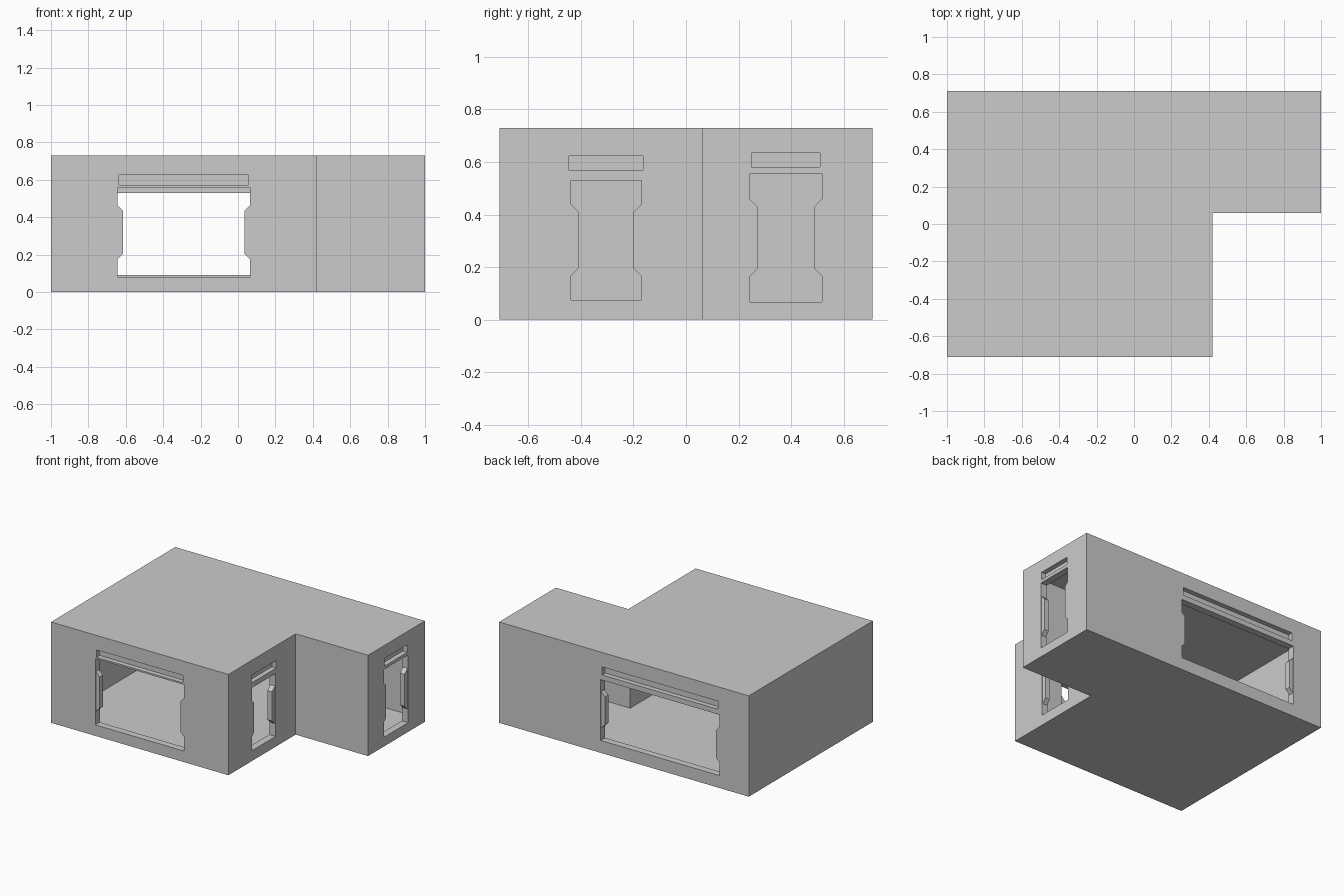
import bpy, bmesh
from mathutils import Vector

if "Cube" in bpy.data.objects:
    bpy.data.objects.remove(bpy.data.objects["Cube"])

T = 0.05        # wall thickness
H = 0.73        # building height
FLOOR = 0.045   # slab thickness
SLOT = 0.035    # depth of the recess above each window


def prism(name, profile, offset):
    """Extrude a closed 3D profile along an offset vector."""
    bm = bmesh.new()
    face = bm.faces.new([bm.verts.new(p) for p in profile])
    ext = bmesh.ops.extrude_face_region(bm, geom=[face])
    moved = [v for v in ext["geom"] if isinstance(v, bmesh.types.BMVert)]
    bmesh.ops.translate(bm, verts=moved, vec=offset)
    # make sure the starting cap exists
    if not face.is_valid or len(bm.faces) < len(profile) + 2:
        bm.verts.ensure_lookup_table()
        bmesh.ops.holes_fill(bm, edges=[e for e in bm.edges if e.is_boundary])
    bmesh.ops.recalc_face_normals(bm, faces=bm.faces)
    mesh = bpy.data.meshes.new(name)
    bm.to_mesh(mesh)
    bm.free()
    obj = bpy.data.objects.new(name, mesh)
    bpy.context.collection.objects.link(obj)
    return obj


def l_shape(name, inset, z0, z1):
    i = inset
    pts = [(-1 + i, -.71 + i), (.42 - i, -.71 + i), (.42 - i, .06 + i),
           (1 - i, .06 + i), (1 - i, .71 - i), (-1 + i, .71 - i)]
    return prism(name, [(x, y, z0) for x, y in pts], (0, 0, z1 - z0))


def cut(target, cutter):
    mod = target.modifiers.new("cut", 'BOOLEAN')
    mod.operation = 'DIFFERENCE'
    mod.solver = 'EXACT'
    mod.object = cutter
    bpy.context.view_layer.objects.active = target
    bpy.ops.object.modifier_apply(modifier=mod.name)
    bpy.data.objects.remove(cutter)


# hollow L-shaped shell
shell = l_shape("building_shell", 0, 0, H)
cut(shell, l_shape("room_cutter", T, FLOOR, H - FLOOR))

# wall: (point on outer face, along-wall axis, inward axis)
walls = {
    "front": (Vector((0, -.71, 0)), Vector((1, 0, 0)), Vector((0, 1, 0))),
    "back": (Vector((0, .71, 0)), Vector((1, 0, 0)), Vector((0, -1, 0))),
    "inner_right": (Vector((.42, 0, 0)), Vector((0, 1, 0)), Vector((-1, 0, 0))),
    "outer_right": (Vector((1, 0, 0)), Vector((0, 1, 0)), Vector((-1, 0, 0))),
}
# wall: opening (u0, u1, z0, z1), slot (u0, u1, z0, z1)
windows = {
    "front": ((-.645, .065, .08, .56), (-.635, .055, .572, .625)),
    "back": ((-.766, .186, .09, .53), (-.755, .175, .567, .625)),
    "inner_right": ((-.438, -.17, .075, .53), (-.445, -.163, .567, .622)),
    "outer_right": ((.243, .517, .067, .557), (.25, .51, .58, .635)),
}


def wall_prism(name, wall, pts, d0, d1):
    o, u, inward = walls[wall]
    prof = [o + u * a + inward * d0 + Vector((0, 0, z)) for a, z in pts]
    return prism(name, prof, inward * (d1 - d0))


def rect(a, b, c, d):
    return [(a, c), (b, c), (b, d), (a, d)]


for wall, (opening, slot) in windows.items():
    # window opening and the recess above it
    cut(shell, wall_prism("opening_cutter", wall, rect(*opening), -.05, T + .02))
    cut(shell, wall_prism("slot_cutter", wall, rect(*slot), -.05, SLOT))
    # bevelled blocks on both jambs
    u0, u1, z0, z1 = opening
    k = (z1 - z0) * .2
    for side, edge, s in (("left", u0, 1), ("right", u1, -1)):
        pts = [(edge, z0 + k), (edge + s * .031, z0 + k + .031),
               (edge + s * .031, z1 - k - .031), (edge, z1 - k)]
        wall_prism(f"{wall}_jamb_{side}", wall, pts, .005, .042)
